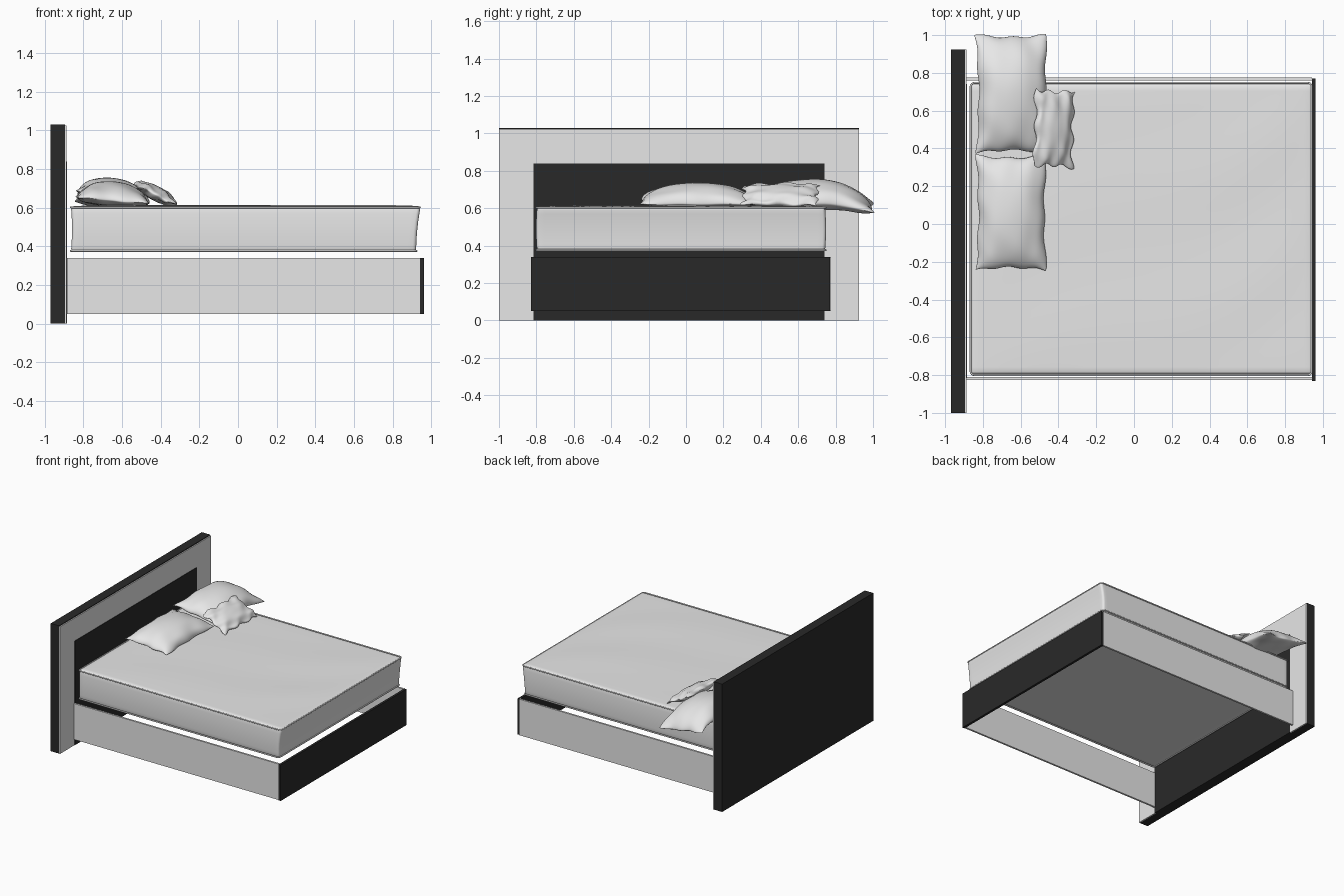
import bpy, bmesh
from math import sin, cos, pi, radians
from mathutils import Vector, Matrix

cube = bpy.data.objects.get("Cube")
if cube:
    bpy.data.objects.remove(cube, do_unlink=True)


def material(name, v):
    m = bpy.data.materials.new(name)
    m.use_nodes = True
    m.diffuse_color = (v, v, v, 1)
    m.node_tree.nodes["Principled BSDF"].inputs["Base Color"].default_value = (v, v, v, 1)
    return m


dark = material("dark wood", 0.022)
light = material("light grey", 0.8)


def finish(name, bm, mat, smooth=False):
    bmesh.ops.recalc_face_normals(bm, faces=bm.faces)
    me = bpy.data.meshes.new(name)
    bm.to_mesh(me)
    bm.free()
    me.materials.append(mat)
    ob = bpy.data.objects.new(name, me)
    bpy.context.collection.objects.link(ob)
    if smooth:
        bpy.ops.object.select_all(action="DESELECT")
        ob.select_set(True)
        bpy.context.view_layer.objects.active = ob
        bpy.ops.object.shade_smooth_by_angle(angle=radians(50))
    return ob


def box_bm(lo, hi):
    lo, hi = Vector(lo), Vector(hi)
    bm = bmesh.new()
    bmesh.ops.create_cube(bm, size=1)
    for v in bm.verts:
        v.co = Vector(a * b for a, b in zip(v.co, hi - lo)) + (lo + hi) / 2
    return bm


def box(name, lo, hi, mat):
    return finish(name, box_bm(lo, hi), mat)


def board(name, outline, x0, x1, mat):
    """Prism along x from a (y, z) outline."""
    bm = bmesh.new()
    face = bm.faces.new([bm.verts.new((x0, y, z)) for y, z in outline])
    ext = bmesh.ops.extrude_face_region(bm, geom=[face])["geom"]
    bmesh.ops.translate(bm, vec=(x1 - x0, 0, 0),
                        verts=[g for g in ext if isinstance(g, bmesh.types.BMVert)])
    return finish(name, bm, mat)


# Headboard: dark slab, mitred light border, dark centre panel
Y0, Y1, TOP = -1.0, 0.925, 1.03
I0, I1, ITOP = -0.815, 0.74, 0.84
box("headboard", (-0.97, Y0, 0), (-0.896, Y1, TOP), dark)
FX, FT = (-0.896, -0.887), TOP - 0.006
board("border_right", [(Y0, 0), (I0, 0), (I0, ITOP), (Y0, FT)], *FX, light)
board("border_left", [(Y1, 0), (I1, 0), (I1, ITOP), (Y1, FT)], *FX, light)
board("border_top", [(Y0, FT), (I0, ITOP), (I1, ITOP), (Y1, FT)], *FX, light)
box("headboard_panel", (-0.896, I0, 0), (-0.884, I1, ITOP), dark)

# Bed frame
Z0, Z1 = 0.05, 0.34
box("rail_right", (-0.886, -0.825, Z0), (0.943, -0.81, Z1), light)
box("rail_left", (-0.886, 0.76, Z0), (0.943, 0.775, Z1), light)
box("footboard", (0.943, -0.83, Z0), (0.962, 0.77, Z1), dark)

# Mattress: rounded box, sliced so the cover can ripple
LO, HI = Vector((-0.865, -0.8, 0.37)), Vector((0.938, 0.747, 0.608))
bm = box_bm(LO, HI)
bmesh.ops.bevel(bm, geom=bm.edges[:], offset=0.018, segments=4, profile=0.5, affect="EDGES")
for axis in range(3):
    n = (40, 36, 6)[axis]
    for i in range(1, n):
        p = Vector()
        p[axis] = LO[axis] + (HI[axis] - LO[axis]) * i / n
        no = Vector()
        no[axis] = 1
        bmesh.ops.bisect_plane(bm, geom=bm.verts[:] + bm.edges[:] + bm.faces[:],
                               plane_co=p, plane_no=no)
mid, half = (LO + HI) / 2, (HI - LO) / 2
for v in bm.verts:
    u, w, h = (abs(v.co[k] - mid[k]) / half[k] for k in range(3))
    x, y, z = v.co
    inside = max(0, 1 - u ** 6) * max(0, 1 - w ** 6)
    if z > mid.z:
        fold = sin(9 * (y - 0.55 * x) + 1.2 * sin(3 * x)) * (0.4 + 0.6 * max(0, x))
        v.co.z += inside * (0.005 + 0.003 * fold) * h
    side = 0.006 * (1 - h * h)
    v.co.x += (x > mid.x) * (0.012 * (z - mid.z) / half.z - 0.004) - side * (u > 0.98) * (1 if x > mid.x else -1)
    if w > 0.98:
        v.co.y += (side - 0.004) * (1 if y > mid.y else -1)
finish("mattress", bm, light, True)


# Piping around the mattress edges
def piping(name, z, grow):
    cu = bpy.data.curves.new(name, "CURVE")
    cu.dimensions = "3D"
    cu.bevel_depth, cu.bevel_resolution = 0.005, 2
    sp = cu.splines.new("POLY")
    r, pts = 0.02, []
    for k, (sx, sy) in enumerate([(1, 1), (-1, 1), (-1, -1), (1, -1)]):
        cx = mid.x + sx * (half.x - r) + (grow if sx > 0 else 0)
        cy = mid.y + sy * (half.y - r)
        for j in range(5):
            a = pi / 2 * (k + j / 4)
            pts.append((cx + r * cos(a), cy + r * sin(a), z, 1))
    sp.points.add(len(pts) - 1)
    for p, co in zip(sp.points, pts):
        p.co = co
    sp.use_cyclic_u = True
    cu.materials.append(light)
    bpy.context.collection.objects.link(bpy.data.objects.new(name, cu))


piping("piping_top", HI.z - 0.006, 0.003)
piping("piping_bottom", LO.z + 0.006, -0.014)


# Pillows
def pillow(name, centre, size, up, down, tilt, seed, droop=0, wrinkle=0.006, turn=0):
    """Cushion with pinched corners; tilt turns it about y, droop lowers its +y end."""
    bm = bmesh.new()
    N = 36
    bmesh.ops.create_cube(bm, size=2)
    bmesh.ops.delete(bm, geom=[f for f in bm.faces if abs(f.normal.z) < 0.5], context="FACES_ONLY")
    bmesh.ops.subdivide_edges(bm, edges=[e for e in bm.edges if abs(e.verts[0].co.z - e.verts[1].co.z) < 1],
                              cuts=N - 1, use_grid_fill=True)
    rot = Matrix.Rotation(turn, 3, "Z") @ Matrix.Rotation(tilt, 3, "Y")
    for v in bm.verts:
        s = v.co.z
        u, w = sin(v.co.x * pi / 2), sin(v.co.y * pi / 2)
        puff = (max(0, 1 - u * u) ** 0.55) * (max(0, 1 - w * w) ** 0.55)
        rim = u * u + w * w
        crease = sin(7 * u + 3 * w + seed) * sin(5 * w - 2 * u + 2 * seed)
        x = size[0] / 2 * u * (1 - 0.07 * (1 - w * w) * u * u)
        y = size[1] / 2 * w * (1 - 0.05 * (1 - u * u) * w * w)
        x += wrinkle * 0.8 * sin(9 * w + seed) * abs(u) ** 3
        y += wrinkle * 0.8 * sin(8 * u + seed) * abs(w) ** 3
        z = puff * (up if s > 0 else -down) + wrinkle * crease * min(1, rim) * (0.4 + puff)
        z -= droop * max(0, w) ** 2
        v.co = rot @ Vector((x, y, z)) + Vector(centre)
    bmesh.ops.remove_doubles(bm, verts=bm.verts, dist=0.0005)
    finish(name, bm, light, True)


pillow("pillow_left", (-0.645, 0.69, 0.655), (0.385, 0.63), 0.098, 0.055, radians(9), 1.0, droop=0.055)
pillow("pillow_right", (-0.65, 0.06, 0.638), (0.375, 0.61), 0.098, 0.035, radians(5), 2.3)
pillow("small_cushion", (-0.425, 0.505, 0.67), (0.235, 0.41), 0.042, 0.035, radians(27), 4.1,
       wrinkle=0.012, turn=radians(-2))
